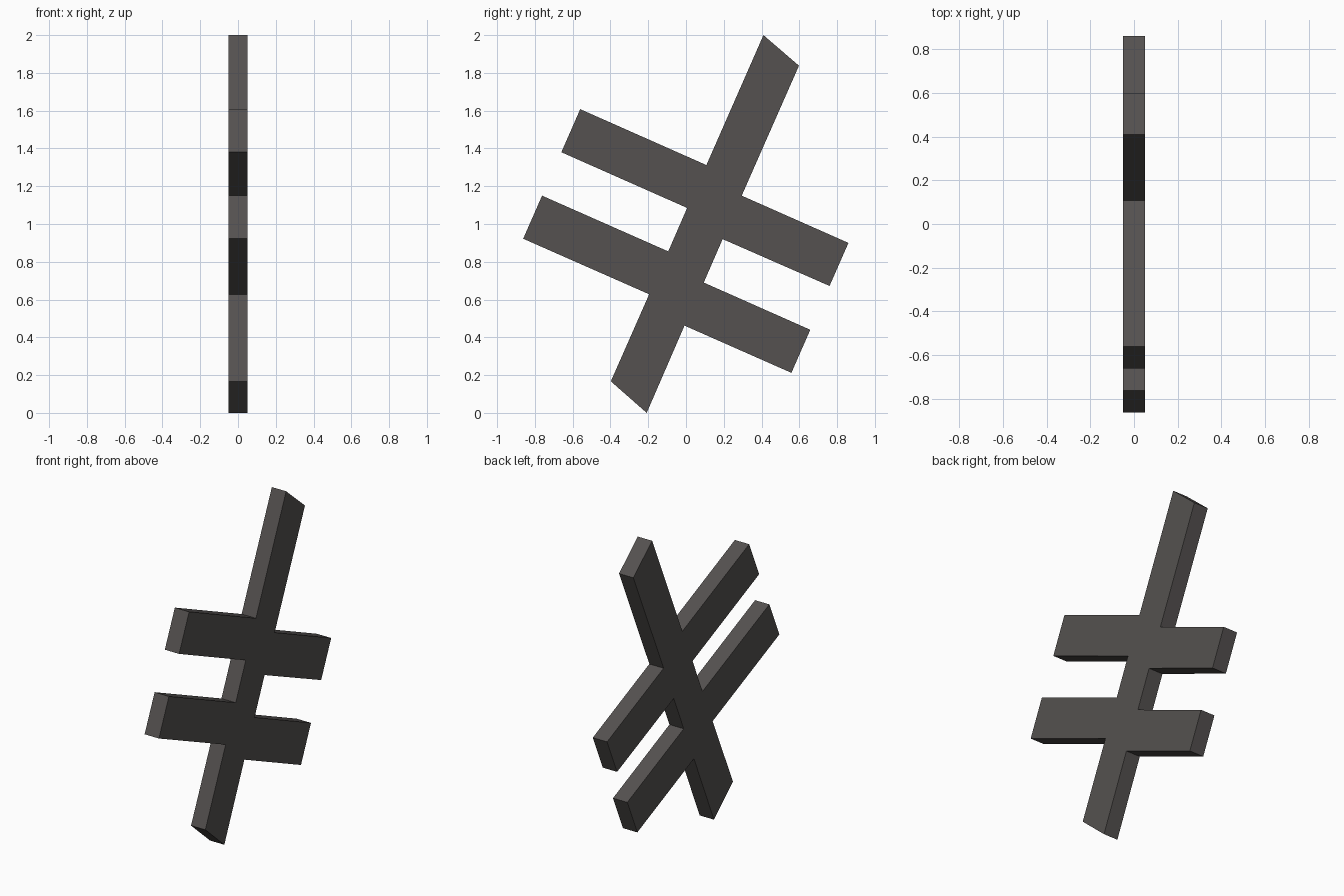
import bpy, bmesh

if "Cube" in bpy.data.objects:
    bpy.data.objects.remove(bpy.data.objects["Cube"])

# One dark grey material
mat = bpy.data.materials.new("dark grey")
mat.diffuse_color = (0.09, 0.083, 0.08, 1)
mat.use_nodes = True
mat.node_tree.nodes["Principled BSDF"].inputs["Base Color"].default_value = mat.diffuse_color

# Outline (y, z): slanted stem with two crossing bars
outline = [
    (-0.208, 0.0), (-0.008, 0.462),                                  # stem foot, right edge
    (0.558, 0.212), (0.658, 0.44), (0.094, 0.69),                    # lower bar, right arm
    (0.194, 0.92), (0.76, 0.672), (0.86, 0.90), (0.295, 1.15),       # upper bar, right arm
    (0.598, 1.838), (0.41, 2.0), (0.108, 1.312),                     # slanted stem top
    (-0.56, 1.608), (-0.66, 1.38), (0.006, 1.085),                   # upper bar, left arm
    (-0.094, 0.855), (-0.762, 1.15), (-0.862, 0.922), (-0.195, 0.628),  # lower bar, left arm
    (-0.398, 0.167),                                                 # stem foot, left corner
]
HALF = 0.05

# Extrude the outline through its thickness
bm = bmesh.new()
face = bm.faces.new([bm.verts.new((-HALF, y, z)) for y, z in outline])
ext = bmesh.ops.extrude_face_region(bm, geom=[face])
bmesh.ops.translate(bm, vec=(2 * HALF, 0, 0),
                    verts=[v for v in ext["geom"] if isinstance(v, bmesh.types.BMVert)])
bmesh.ops.recalc_face_normals(bm, faces=bm.faces[:])
mesh = bpy.data.meshes.new("crossed_symbol")
bm.to_mesh(mesh)
bm.free()
mesh.materials.append(mat)
obj = bpy.data.objects.new("crossed_symbol", mesh)
bpy.context.collection.objects.link(obj)
